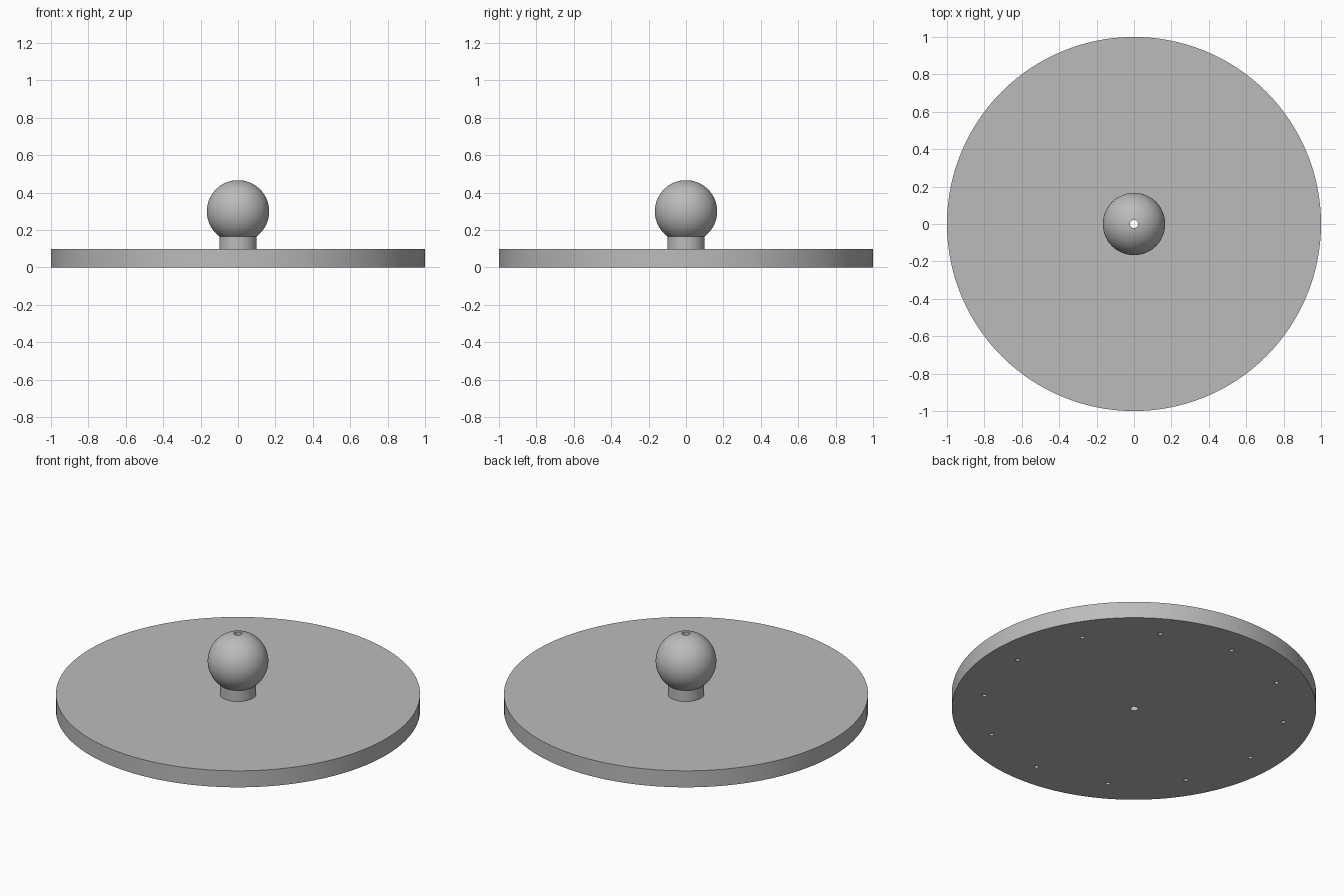
import bpy, bmesh
from math import sin, cos, pi, asin, sqrt
from mathutils import Matrix

if "Cube" in bpy.data.objects:
    bpy.data.objects.remove(bpy.data.objects["Cube"])

SEGMENTS = 128
PLATE_R, PLATE_H = 1.0, 0.1
NECK_R = 0.1
KNOB_R, KNOB_Z = 1 / 6, 0.3
BORE_R = 0.022
PIN_COUNT, PIN_RING, PIN_R, PIN_DEPTH = 12, 0.833, 0.012, 0.06

grey = bpy.data.materials.new("plain grey")
grey.use_nodes = True
colour = (0.5, 0.5, 0.5, 1)
grey.diffuse_color = colour
grey.node_tree.nodes["Principled BSDF"].inputs["Base Color"].default_value = colour


def make_object(name, bm):
    bmesh.ops.recalc_face_normals(bm, faces=bm.faces)
    mesh = bpy.data.meshes.new(name)
    bm.to_mesh(mesh)
    bm.free()
    mesh.materials.append(grey)
    obj = bpy.data.objects.new(name, mesh)
    bpy.context.collection.objects.link(obj)
    return obj


def lathe(name, profile):
    """Revolve a closed (radius, height) outline around the z axis."""
    bm = bmesh.new()
    rings = []
    for i in range(SEGMENTS):
        a = 2 * pi * i / SEGMENTS
        rings.append([bm.verts.new((r * cos(a), r * sin(a), z)) for r, z in profile])
    for i, ring in enumerate(rings):
        nxt = rings[(i + 1) % SEGMENTS]
        for j in range(len(profile)):
            k = (j + 1) % len(profile)
            bm.faces.new((ring[j], nxt[j], nxt[k], ring[k]))
    return make_object(name, bm)


# Round plate, neck and ball knob with a bore running right through
start = -pi / 2 + asin(NECK_R / KNOB_R)
end = pi / 2 - asin(BORE_R / KNOB_R)
steps = 40
ball = []
for i in range(steps + 1):
    t = start + (end - start) * i / steps
    ball.append((KNOB_R * cos(t), KNOB_Z + KNOB_R * sin(t)))
outline = [(BORE_R, 0), (PLATE_R, 0), (PLATE_R, PLATE_H), (NECK_R, PLATE_H)] + ball
lid = lathe("lid_with_knob", outline)

# Cutters for the ring of blind pin holes under the plate
bm = bmesh.new()
for i in range(PIN_COUNT):
    a = 2 * pi * i / PIN_COUNT
    bmesh.ops.create_cone(
        bm, cap_ends=True, segments=24, radius1=PIN_R, radius2=PIN_R,
        depth=2 * PIN_DEPTH,
        matrix=Matrix.Translation((PIN_RING * cos(a), PIN_RING * sin(a), 0)))
cutter = make_object("pin_hole_cutter", bm)
cutter.hide_render = True

drill = lid.modifiers.new("Pin holes", 'BOOLEAN')
drill.operation = 'DIFFERENCE'
drill.solver = 'EXACT'
drill.object = cutter

# Bake the holes in, drop the cutter and smooth the round surfaces
bpy.ops.object.select_all(action='DESELECT')
lid.select_set(True)
bpy.context.view_layer.objects.active = lid
bpy.ops.object.modifier_apply(modifier=drill.name)
bpy.data.objects.remove(cutter)
bpy.ops.object.shade_smooth_by_angle()
